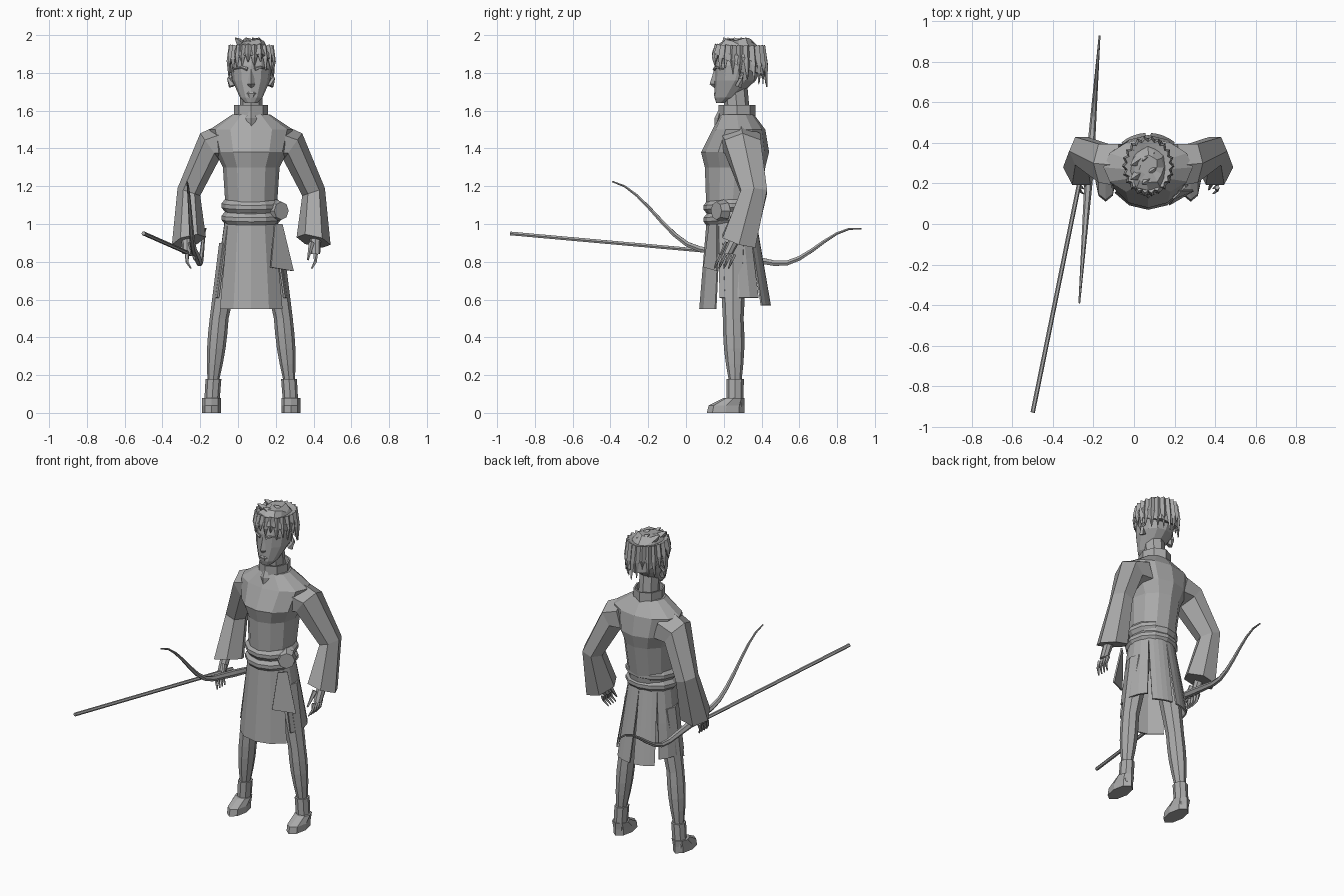
import bpy
import bmesh
import random
from math import sin, cos, pi, radians
from mathutils import Vector

random.seed(4)
default_cube = bpy.data.objects.get("Cube")
if default_cube:
    bpy.data.objects.remove(default_cube, do_unlink=True)

CENTRE = 0.07  # body centre line
SIDES = {"left": 1, "right": -1}

grey = bpy.data.materials.new("plain grey")
grey.use_nodes = True
grey.diffuse_color = (0.4, 0.4, 0.4, 1)
shader = grey.node_tree.nodes["Principled BSDF"]
shader.inputs["Base Color"].default_value = grey.diffuse_color


def mix(start, end, t):
    return start + (end - start) * t


def steps(count):
    """Even fractions from zero to one."""
    return [i / count for i in range(count + 1)]


def skin(name, rings, closed=True, caps=True, thickness=None):
    """Bridge a list of point rings into one flat-shaded object."""
    bm = bmesh.new()
    rows = [[bm.verts.new(point) for point in ring] for ring in rings]
    for low, high in zip(rows, rows[1:]):
        quads = list(zip(low, low[1:], high[1:], high))
        if closed:
            quads.append((low[-1], low[0], high[0], high[-1]))
        for quad in quads:
            bm.faces.new(quad)
    if closed and caps:
        bm.faces.new(rows[0])
        bm.faces.new(rows[-1])
    bmesh.ops.recalc_face_normals(bm, faces=bm.faces)
    mesh = bpy.data.meshes.new(name)
    bm.to_mesh(mesh)
    bm.free()
    mesh.materials.append(grey)
    part = bpy.data.objects.new(name, mesh)
    bpy.context.collection.objects.link(part)
    if thickness:
        part.modifiers.new("thickness", 'SOLIDIFY').thickness = thickness
    return part


def at(side, x, y, z):
    """Point measured from the centre line, mirrored by side."""
    return Vector((CENTRE + side * x, y, z))


def around(sides):
    return [2 * pi * i / sides for i in range(sides)]


def hoop(middle, wide, deep, lean=0, pitch=0, side=1, sides=8):
    """Level ellipse; lean lifts its outer edge and pitch its back edge."""
    return [middle + Vector((side * wide * cos(a), deep * sin(a), lean * cos(a) + pitch * sin(a)))
            for a in around(sides)]


def stack(name, rows, sides=12, **options):
    """Centred loft from rows of height, half width, middle y and half depth."""
    skin(name, [hoop(at(1, 0, y, z), wide, deep, sides=sides) for z, wide, y, deep in rows], **options)


def limb(name, start, end, thick, thin, bulge=0, count=4, **options):
    """Tapered column between two points, swollen in the middle."""
    rings = []
    for t in steps(count):
        radius = mix(thick, thin, t) + bulge * sin(pi * t)
        rings.append(hoop(mix(start, end, t), radius, radius * 1.1))
    skin(name, rings, **options)


def tube(name, points, thick, tip=0.3, sides=5):
    """Round rod along points, tapering evenly to a fraction of its thickness."""
    rings = []
    last = len(points) - 1
    for i, point in enumerate(points):
        heading = points[min(i + 1, last)] - points[max(i - 1, 0)]
        turn = heading.to_track_quat('Z', 'Y')
        radius = thick * mix(1, tip, i / last)
        rings.append([point + turn @ Vector((radius * cos(a), radius * sin(a), 0)) for a in around(sides)])
    skin(name, rings)


# Tunic body, neck and collar
stack("tunic_body", [(1, .13, .24, .13), (1.3, .15, .26, .16), (1.38, .19, .26, .18),
                     (1.5, .22, .28, .14), (1.58, .1, .27, .09)])
limb("neck", at(1, 0, .28, 1.5), at(1, 0, .26, 1.72), .06, .06)
limb("collar", at(1, 0, .27, 1.54), at(1, 0, .27, 1.63), .09, .09, caps=False, thickness=.01)
stack("collar_tab", [(1.51, .01, .16, .01), (1.56, .03, .17, .02), (1.6, .01, .18, .01)], sides=4)

# Belt with knot and hanging sash
skin("belt", [hoop(at(1, 0, .24, mix(1, 1.13, t)), .14 + swell, .13 + swell, pitch=.01, sides=12)
              for t in steps(6) for swell in [.02 * abs(sin(2 * pi * t))]])
tube("belt_knot", [at(1, .13, .2, 1.07), at(1, .16, .16, 1.07)], .06, tip=.8, sides=8)
skin("sash_tail", [(at(1, .12, .13, 1), at(1, .16, .17, 1)),
                   (at(1, .1, .1, .77), at(1, .22, .17, .75))], closed=False, thickness=.01)


# Skirt of flaring panels, narrowed at the hem to open slits between them
def panel(name, first, last, hem, side=1):
    rows = []
    for t in steps(2):
        trim = 4 * t
        wide, deep = .14 + .06 * t, .13 + .06 * t
        angles = [radians(mix(first + trim, last - trim, u)) for u in steps(4)]
        rows.append([at(side, wide * cos(a), mix(.24, .26, t) + deep * sin(a), mix(1.03, hem, t))
                     for a in angles])
    skin(name, rows, closed=False, thickness=.01)


panel("skirt_front", -150, -30, .55)
for label, side in SIDES.items():
    panel("skirt_side_" + label, -30, 45, .61, side)
    panel("skirt_back_" + label, 45, 90, .57, side)

for label, side in SIDES.items():
    # Sleeve from shoulder through elbow to the wide cuff
    skin("sleeve_" + label, [
        hoop(at(side, x, y, z), wide, deep, lean, pitch, side, sides=6)
        for x, y, z, wide, deep, lean, pitch in (
            (.13, .29, 1.43, .03, .12, .1, 0), (.22, .3, 1.41, .05, .11, .07, 0),
            (.33, .36, 1.17, .06, .08, .02, 0), (.33, .28, .91, .09, .1, -.02, -.03))])

    # Leg and boot
    knee, ankle = at(side, .17, .25, .5), at(side, .2, .26, .18)
    limb("thigh_" + label, at(side, .1, .25, .9), knee, .07, .05)
    limb("shin_" + label, knee, ankle, .05, .032, bulge=.008)
    limb("boot_" + label, ankle, at(side, .21, .26, .03), .042, .04)
    toe = Vector((0, -.05, 0))
    sole = at(side, .21, .26, 0)
    skin("foot_" + label, [hoop(sole + toe * reach + Vector((0, 0, height)), .05, .05 * (1 + reach), side=side)
                           for height, reach in ((0, 1), (.04, .9), (.08, .1))])

    # Hand: palm, four curled fingers and a thumb
    wrist = at(side, .34, .27, .94)
    knuckles = wrist + Vector((0, -.05, -.1))
    limb("palm_" + label, wrist, knuckles, .03, .025)
    inward = Vector((-side * .02, 0, 0))
    for finger in range(4):
        root = knuckles + Vector((0, .025 * finger - .04, 0))
        bend = root + Vector((0, -.015, -.04))
        tube("finger_%s_%d" % (label, finger), [root, bend, bend + inward + Vector((0, -.015, -.035))], .013)
    thumb = wrist + inward + Vector((0, -.05, -.04))
    tube("thumb_" + label, [thumb, thumb + inward + Vector((0, -.05, -.09))], .016)

    # Ear and brow
    ear = at(side, .1, .28, 1.73)
    tube("ear_" + label, [ear, ear + Vector((side * .015, .01, .04)), ear + Vector((0, .02, .07))], .02)
    tube("brow_" + label, [at(side, .02, .15, 1.82), at(side, .05, .16, 1.83), at(side, .09, .2, 1.82)], .01)

# Head and face
stack("head", [(1.64, .03, .18, .02), (1.67, .06, .21, .06), (1.76, .1, .26, .11),
               (1.84, .11, .28, .13), (1.93, .09, .28, .11)])
stack("nose", [(1.82, .01, .16, .01), (1.74, .02, .15, .025), (1.72, .01, .16, .01)], sides=4)
stack("lips", [(1.67, .02, .16, .01), (1.69, .03, .16, .015), (1.7, .02, .16, .01)], sides=6)

# Ragged hair cap, its rim higher over the brow than at the nape
skull = at(1, 0, .285, 1.84)
cap = []
for t in steps(4):
    shrink = cos(t * 1.2)
    ring = hoop(skull + Vector((0, 0, .15 * sin(t * 1.2))), .12 * shrink, .14 * shrink, pitch=-.06 * (1 - t), sides=12)
    cap.append([point + Vector([random.uniform(-.008, .008) for axis in point]) for point in ring])
skin("hair_cap", cap)

# Loose locks hanging round the rim, and tufts on the crown
for i, a in enumerate(around(22)):
    outward = Vector((.115 * cos(a), .135 * sin(a), 0))
    rim = skull - Vector((0, 0, .05 * sin(a) + random.uniform(.02, .07)))
    root = skull + outward * .8 + Vector((0, 0, .1))
    middle = mix(root, rim + outward, .5) + outward * .1
    tube("hair_lock_%d" % i, [root, middle, rim + outward * random.uniform(.95, 1.1)], .028, tip=.1, sides=4)
for i, a in enumerate(around(5)):
    root = skull + Vector((.05 * cos(a), .06 * sin(a), .1))
    sweep = Vector((-.03, -.02, .03))
    tube("crown_tuft_%d" % i, [root, root + sweep, root + sweep * 1.5], .03, tip=.1, sides=4)

# Bow held in the right hand: level grip, then both arms sweep up to the tips
for label, end in (("front", -1), ("back", 1)):
    curve = []
    for t in steps(10):
        rise = (1 - cos(pi * max(0, t - .3) / .7)) / 2
        curve.append(Vector((-.22 + .05 * end * t, .27 + .66 * end * t, .83 + .27 * rise - .125 * end * t)))
    tube("bow_arm_" + label, curve, .022, tip=.2, sides=6)

# Long thin shaft held beside the bow
tube("shaft", [Vector((-.5, -.93, .95)), Vector((-.25, .3, .84))], .011, tip=1, sides=6)
